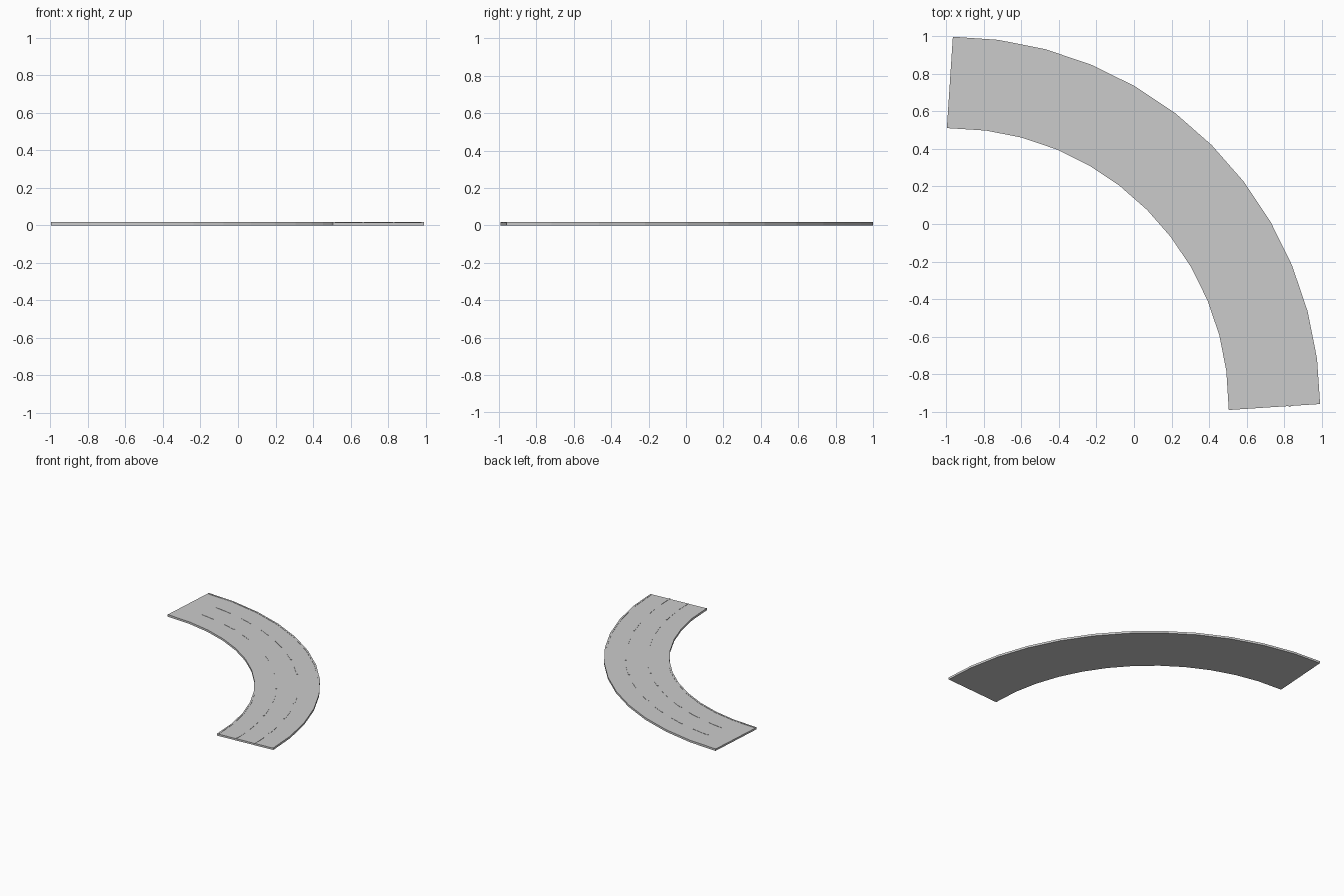
import bpy, bmesh
from math import sin, cos, radians

if "Cube" in bpy.data.objects:
    bpy.data.objects.remove(bpy.data.objects["Cube"])

CX, CY = -0.982, -0.976        # centre of the bend
R, HALF, STEPS = 1.731, 0.244, 12
TOP, PAINT = 0.015, 0.017      # road surface height, marking height


def row_point(angle, offset, tilt=0.0):
    """Point on the bend: angle clockwise from +y, offset from centre line."""
    a, t = radians(angle), radians(angle + tilt)
    return CX + R * sin(a) + offset * sin(t), CY + R * cos(a) + offset * cos(t)


def sweep(bm, inner, outer, z0, z1, angles, tilts):
    """Closed rectangular strip swept along the bend."""
    rings = []
    for a, t in zip(angles, tilts):
        p, q = row_point(a, inner, t), row_point(a, outer, t)
        rings.append([bm.verts.new((*p, z0)), bm.verts.new((*q, z0)),
                      bm.verts.new((*q, z1)), bm.verts.new((*p, z1))])
    for r0, r1 in zip(rings, rings[1:]):
        for i in range(4):
            j = (i + 1) % 4
            bm.faces.new((r0[i], r0[j], r1[j], r1[i]))
    bm.faces.new(rings[0])
    bm.faces.new(rings[-1][::-1])


def finish(bm, name):
    bmesh.ops.recalc_face_normals(bm, faces=bm.faces)
    mesh = bpy.data.meshes.new(name)
    bm.to_mesh(mesh)
    bm.free()
    bpy.context.collection.objects.link(bpy.data.objects.new(name, mesh))


step = 90 / STEPS
full = [i * step for i in range(STEPS + 1)]
# ends are cut square to the first and last straight segment
tilts = [step / 2] + [0] * (STEPS - 1) + [-step / 2]

# Road slab
bm = bmesh.new()
sweep(bm, -HALF, HALF, 0, TOP, full, tilts)
finish(bm, "road_slab")

# Edge strips along both sides
for name, inner in (("inner_edge_strip", -HALF), ("outer_edge_strip", HALF - 0.013)):
    bm = bmesh.new()
    sweep(bm, inner, inner + 0.013, TOP, PAINT, full, tilts)
    finish(bm, name)

# Dashed lane markings
dashes = [(6.4, 11.2), (15.1, 19.1), (23, 26.4), (30.1, 33.8), (37.5, 41.2), (45.4, 49.3),
          (53.5, 57.6), (61.7, 65.9), (70.1, 74.5), (78.8, 83.4), (86, 90)]
for name, off in (("inner_lane_dashes", -HALF / 3), ("outer_lane_dashes", HALF / 3)):
    bm = bmesh.new()
    for a, b in dashes:
        sweep(bm, off - 0.005, off + 0.005, TOP, PAINT, [a, (a + b) / 2, b], [0, 0, 0])
    finish(bm, name)
